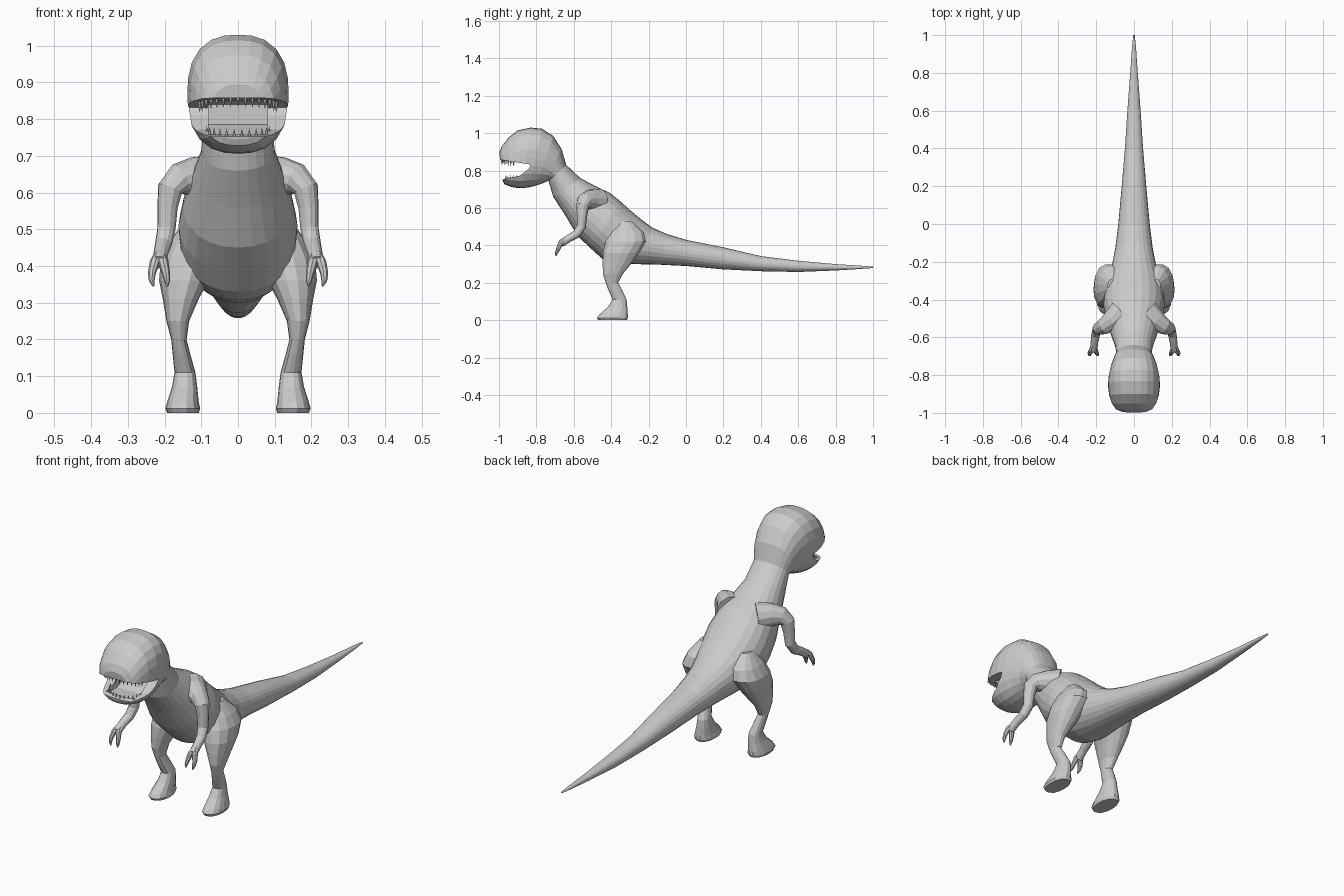
import bpy, bmesh
from math import sin, cos, pi, radians
from mathutils import Vector

if "Cube" in bpy.data.objects:
    bpy.data.objects.remove(bpy.data.objects["Cube"])


def make_object(name, bm):
    bmesh.ops.recalc_face_normals(bm, faces=bm.faces)
    mesh = bpy.data.meshes.new(name)
    bm.to_mesh(mesh)
    bm.free()
    ob = bpy.data.objects.new(name, mesh)
    bpy.context.collection.objects.link(ob)
    return ob


def loft(name, rings):
    """Skin a list of equal point rings and cap both ends."""
    bm = bmesh.new()
    vs = [[bm.verts.new(p) for p in r] for r in rings]
    n = len(vs[0])
    for a, b in zip(vs, vs[1:]):
        for i in range(n):
            j = (i + 1) % n
            bm.faces.new((a[i], a[j], b[j], b[i]))
    bm.faces.new(vs[0])
    bm.faces.new(vs[-1])
    return make_object(name, bm)


def ring(c, u, v, n, power=2.0):
    """Superellipse around c with half axes u and v."""
    pts = []
    for i in range(n):
        t = 2 * pi * i / n
        f = (abs(cos(t)) ** power + abs(sin(t)) ** power) ** (-1 / power)
        pts.append(c + u * (f * cos(t)) + v * (f * sin(t)))
    return pts


def tube(name, path, n=10):
    """Tapered tube through (x, y, z, radius) points."""
    pts = [Vector(p[:3]) for p in path]
    normal, rings = Vector((0, -1, 0.3)), []
    for i, p in enumerate(pts):
        t = (pts[min(i + 1, len(pts) - 1)] - pts[max(i - 1, 0)]).normalized()
        normal = (normal - t * normal.dot(t)).normalized()
        r = path[i][3]
        rings.append(ring(p, normal * r, t.cross(normal) * r, n))
    return loft(name, rings)


def mirror(ob):
    ob.modifiers.new("mirror", 'MIRROR')
    return ob


# Body sections: top y, top z, bottom y, bottom z, half width
head = [
    (-.998, .895, -.98, .745, .072), (-.985, .93, -.972, .728, .098),
    (-.95, .975, -.95, .718, .117), (-.90, 1.015, -.918, .709, .131),
    (-.83, 1.03, -.88, .706, .138), (-.77, 1.024, -.84, .71, .134),
    (-.71, .985, -.80, .72, .122), (-.665, .915, -.765, .733, .106),
]
torso_tail = [
    (-.64, .83, -.735, .745, .094), (-.565, .76, -.71, .66, .10),
    (-.49, .72, -.645, .56, .125), (-.405, .68, -.58, .45, .15),
    (-.35, .635, -.51, .385, .162), (-.30, .59, -.45, .33, .158),
    (-.24, .54, -.37, .307, .142), (-.18, .495, -.27, .30, .118),
    (-.10, .46, -.14, .297, .098), (0, .43, 0, .29, .083),
    (.2, .39, .2, .272, .065), (.4, .343, .4, .262, .048),
    (.6, .318, .6, .258, .035), (.8, .3, .8, .266, .02),
    (.93, .292, .93, .274, .011), (1, .286, 1, .279, .004),
]
rings = []
for k, (ty, tz, by, bz, w) in enumerate(head + torso_tail):
    top, bot = Vector((0, ty, tz)), Vector((0, by, bz))
    power = 2.5 if k < len(head) else 2.1
    rings.append(ring((top + bot) / 2, Vector((w, 0, 0)), (top - bot) / 2, 24, power))
body = loft("body", rings)

# Open mouth wedge and the deeper throat, cut out of the head
wedge = [(-.83, .832), (-.84, .81), (-.89, .772), (-.97, .754), (-1.1, .748), (-1.1, .875)]
throat = [(-.95, .744), (-.86, .744), (-.76, .785), (-.76, .84), (-.85, .868), (-.95, .868)]
for prof, w in ((wedge, .3), (throat, .08)):
    cutter = loft("mouth_cutter", [[Vector((s * w, y, z)) for y, z in prof] for s in (-1, 1)])
    cutter.hide_render = True
    mod = body.modifiers.new("mouth", 'BOOLEAN')
    mod.operation, mod.solver, mod.object = 'DIFFERENCE', 'EXACT', cutter
    bpy.context.view_layer.objects.active = body
    bpy.ops.object.modifier_apply(modifier=mod.name)
    bpy.data.objects.remove(cutter)


# Teeth: small cones following each jaw's arc
def teeth(name, count, half_x, front, depth, z_front, z_side, height):
    bm = bmesh.new()
    for i in range(count):
        t = radians(-75 + 150 * i / (count - 1))
        z = z_side + (z_front - z_side) * cos(t)
        c = Vector((half_x * sin(t), front + depth * (1 - cos(t)), z))
        base = [bm.verts.new(p) for p in
                ring(c, Vector((.006, 0, 0)), Vector((0, .006, 0)), 6)]
        tip = bm.verts.new(c + Vector((0, 0, height)))
        for a, b in zip(base, base[1:] + base[:1]):
            bm.faces.new((a, b, tip))
        bm.faces.new(base)
    return make_object(name, bm)


teeth("upper_teeth", 15, .108, -.985, .085, .862, .842, -.03)
teeth("lower_teeth", 12, .088, -.966, .08, .748, .758, .026)

# Leg sections: z, front y, back y, inner x, outer x
leg = [
    (.53, -.37, -.29, .08, .14), (.47, -.41, -.225, .06, .185),
    (.42, -.432, -.212, .06, .21), (.36, -.445, -.25, .08, .215),
    (.31, -.447, -.285, .107, .205), (.25, -.445, -.335, .133, .195),
    (.20, -.43, -.362, .14, .182), (.16, -.415, -.34, .13, .178),
    (.11, -.393, -.317, .116, .173), (.07, -.42, -.313, .111, .18),
    (.03, -.465, -.31, .107, .193), (.012, -.477, -.31, .103, .198),
    (0, -.47, -.315, .107, .193),
]
mirror(loft("leg", [ring(Vector(((xi + xo) / 2, (yf + yb) / 2, z)),
                         Vector(((xo - xi) / 2, 0, 0)),
                         Vector((0, (yb - yf) / 2, 0)), 14, 2.3)
                    for z, yf, yb, xi, xo in leg]))

# Arm and its two claws
mirror(tube("arm", [
    (.07, -.47, .635, .07), (.12, -.515, .642, .056), (.16, -.542, .636, .044),
    (.185, -.553, .61, .035), (.192, -.556, .56, .028), (.195, -.56, .50, .025),
    (.203, -.585, .46, .023), (.21, -.63, .435, .02), (.214, -.668, .41, .02)], 12))
mirror(tube("outer_claw", [
    (.213, -.645, .43, .016), (.227, -.672, .41, .014), (.235, -.684, .38, .011),
    (.235, -.692, .36, .008), (.23, -.696, .345, .003)], 8))
mirror(tube("inner_claw", [
    (.212, -.645, .43, .016), (.203, -.672, .41, .014), (.196, -.684, .38, .011),
    (.193, -.692, .36, .008), (.192, -.696, .345, .003)], 8))
